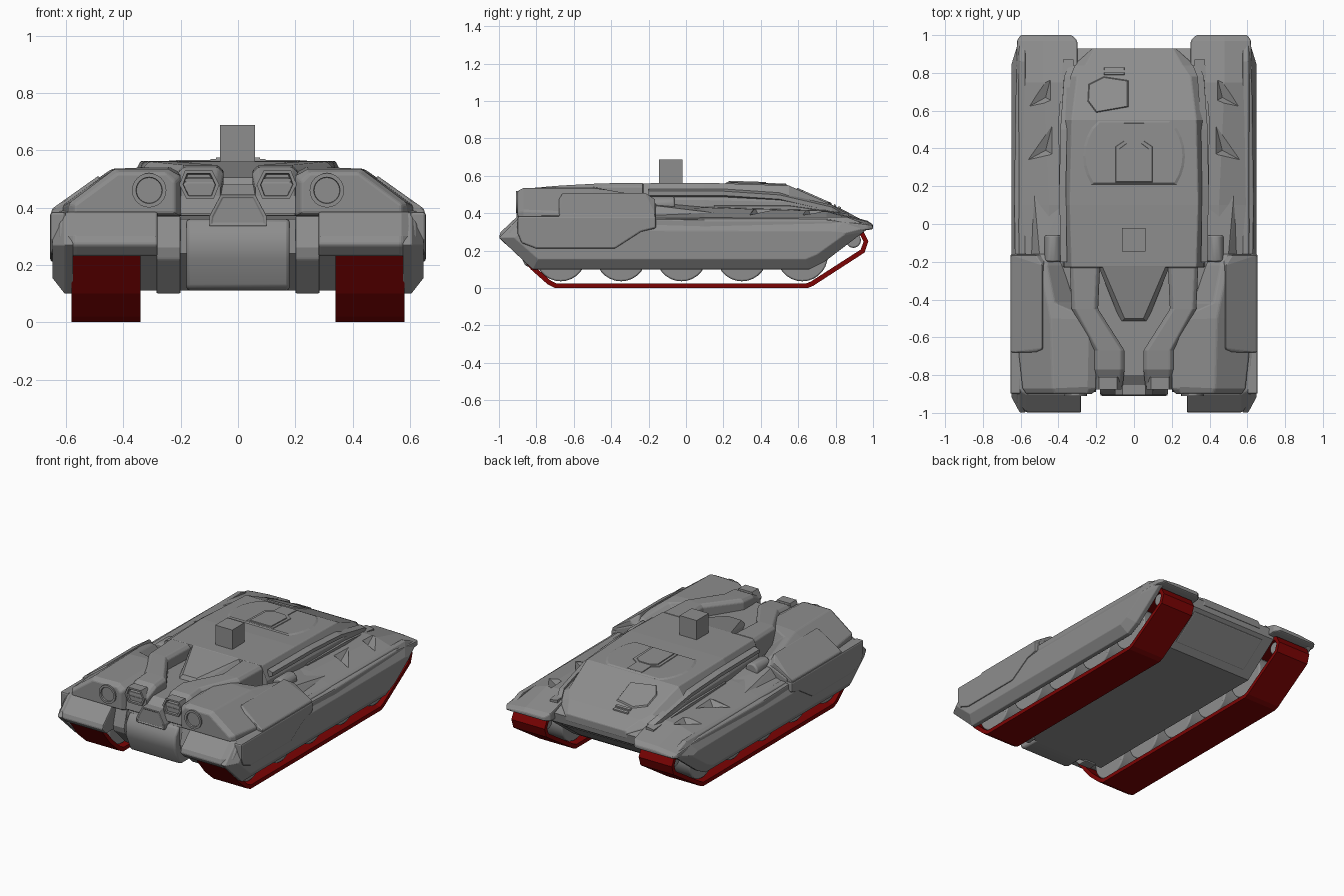
import bpy, bmesh, math

cube = bpy.data.objects.get("Cube")
if cube:
    bpy.data.objects.remove(cube)


def material(name, rgb):
    m = bpy.data.materials.new(name)
    m.use_nodes = True
    m.diffuse_color = (*rgb, 1)
    m.node_tree.nodes["Principled BSDF"].inputs["Base Color"].default_value = (*rgb, 1)
    return m


GREY = material("armour grey", (0.27, 0.27, 0.27))
RED = material("track red", (0.2, 0.001, 0.001))


def finish(name, bm, mirror=False, bevel=0.0, mat=GREY, smooth=False, cutters=()):
    bmesh.ops.recalc_face_normals(bm, faces=bm.faces[:])
    mesh = bpy.data.meshes.new(name)
    bm.to_mesh(mesh)
    bm.free()
    mesh.materials.append(mat)
    ob = bpy.data.objects.new(name, mesh)
    bpy.context.collection.objects.link(ob)
    if bevel:
        b = ob.modifiers.new("Bevel", "BEVEL")
        b.width, b.segments, b.limit_method = bevel, 2, "ANGLE"
    for c in cutters:
        cut = ob.modifiers.new("Cut", "BOOLEAN")
        cut.object, cut.operation = c, "DIFFERENCE"
    if mirror:
        ob.modifiers.new("Mirror", "MIRROR")
    if smooth:
        bpy.ops.object.select_all(action="DESELECT")
        ob.select_set(True)
        bpy.context.view_layer.objects.active = ob
        bpy.ops.object.shade_smooth_by_angle(angle=math.radians(35))
    return ob


def loft(name, rings, caps=True, **kw):
    """Skin matching rings of 3D points and close the ends."""
    bm = bmesh.new()
    vs = [[bm.verts.new(p) for p in r] for r in rings]
    n = len(vs[0])
    for a, b in zip(vs, vs[1:]):
        for i in range(n):
            j = (i + 1) % n
            bm.faces.new((a[i], a[j], b[j], b[i]))
    if caps:
        bm.faces.new(vs[0])
        bm.faces.new(vs[-1])
    return finish(name, bm, **kw)


def hull(name, points, **kw):
    bm = bmesh.new()
    for p in points:
        bm.verts.new(p)
    bmesh.ops.convex_hull(bm, input=bm.verts[:])
    bmesh.ops.delete(bm, geom=[v for v in bm.verts if not v.link_faces], context="VERTS")
    bmesh.ops.dissolve_limit(bm, angle_limit=0.02, verts=bm.verts[:], edges=bm.edges[:])
    return finish(name, bm, **kw)


def side_prism(name, outline, x0, x1, **kw):
    return loft(name, [[(x, y, z) for y, z in outline] for x in (x0, x1)], **kw)


def along(y, pts):
    return [(x, y, z) for x, z in pts]


def both(y, pts):
    """Symmetric cross-section from its +x half."""
    return along(y, pts + [(-x, z) for x, z in reversed(pts)])


def box(name, x, y, z, **kw):
    return hull(name, [(a, b, c) for a in x for b in y for c in z], **kw)


def framed(name, outline, y0, y1, rim, depth, **kw):
    """Prism facing the front with a sunken front face."""
    bm = bmesh.new()
    front = [bm.verts.new((x, y0, z)) for x, z in outline]
    back = [bm.verts.new((x, y1, z)) for x, z in outline]
    n = len(front)
    for i in range(n):
        bm.faces.new((front[i], front[(i + 1) % n], back[(i + 1) % n], back[i]))
    face = bm.faces.new(front)
    bm.faces.new(back)
    bmesh.ops.recalc_face_normals(bm, faces=bm.faces[:])
    bmesh.ops.inset_region(bm, faces=[face], thickness=rim)
    bmesh.ops.inset_region(bm, faces=[face], thickness=rim * 0.4, depth=-depth)
    return finish(name, bm, **kw)


def circle(cx, cy, r, n=24):
    return [(cx + r * math.cos(2 * math.pi * i / n), cy + r * math.sin(2 * math.pi * i / n))
            for i in range(n)]


# Central hull, with sloping nose and tail plates
side_prism("hull_tub", [(-.72, .11), (-.86, .24), (-.86, .36), (.8, .4), (.93, .35),
                        (.92, .29), (.68, .11)], -.34, .34)
side_prism("hull_nose", [(-.83, .11), (-.86, .12), (-.905, .22), (-.91, .26), (-.905, .31),
                         (-.87, .36), (-.7, .36), (-.7, .11)], -.18, .18, bevel=.012, smooth=True)
side_prism("tail_panel", [(.72, .135), (.9, .27), (.89, .29), (.71, .155)], -.27, .27, bevel=.006)
side_prism("nose_cheek", [(-.7, .1), (-.76, .1), (-.88, .22), (-.89, .26), (-.86, .37),
                          (-.7, .37)], .2, .285, mirror=True, bevel=.006)

# Running gear
track_path = [(-.7, 0), (.65, 0), (.68, .012), (.955, .19), (.975, .25), (.95, .3), (.9, .315),
              (-.85, .29), (-.93, .275), (-.95, .25), (-.83, .1), (-.74, .02)]
track = side_prism("track", track_path, .34, .58, caps=False, mirror=True, mat=RED)
shell = track.modifiers.new("Thickness", "SOLIDIFY")
shell.thickness, shell.offset = .026, -1
wheels = [(-.67 + .323 * i, .172, .136) for i in range(5)] + [(.895, .255, .04), (-.86, .23, .04)]
for i, (y, z, r) in enumerate(wheels):
    side_prism(f"road_wheel_{i + 1}", circle(y, z, r, 28), .365, .555,
               mirror=True, bevel=.008, smooth=True)

# Side skirts: full outline inside, pulled-in outline outside
skirt = [(-.82, .1), (.66, .1), (.74, .14), (.95, .3), (.99, .33), (.86, .38), (-.89, .38), (-1, .27)]
skirt_out = [(-.79, .155), (.64, .155), (.7, .18), (.84, .28), (.85, .295), (.8, .305),
             (-.87, .31), (-.92, .27)]
loft("side_skirt", [[(.575, y, z) for y, z in skirt], [(.605, y, z) for y, z in skirt],
                    [(.648, y, z) for y, z in skirt_out]], mirror=True, bevel=.004)

# Fenders over the tracks, with triangular dents
dents = []
for i, y in enumerate((.65, .37)):
    rim = [(.434, y + .15, .419), (.43, y, .427), (.56, y - .03, .39)]
    dent = hull(f"dent_cutter_{i + 1}", rim + [(a, b, c + .05) for a, b, c in rim]
                + [(.468, y + .02, .385)])
    dent.hide_render = True
    dent.hide_set(True)
    dents.append(dent)
loft("rear_fender", [
    along(-.85, [(.3, .29), (.3, .4), (.45, .4), (.62, .38), (.62, .29)]),
    along(.1, [(.3, .29), (.3, .44), (.45, .43), (.635, .365), (.635, .29)]),
    along(.75, [(.3, .3), (.3, .42), (.48, .41), (.625, .365), (.625, .3)]),
    along(.97, [(.3, .31), (.3, .36), (.48, .355), (.62, .34), (.62, .31)]),
    along(1.0, [(.33, .315), (.33, .34), (.48, .34), (.6, .33), (.6, .315)])],
    mirror=True, bevel=.008, cutters=dents)

# Front bumpers and shoulder pods
bumper = [(-.96, .23), (-1, .27), (-.99, .3), (-.9, .385), (-.6, .4), (-.6, .23)]
bumper_end = [(-.9, .24), (-.95, .27), (-.94, .3), (-.87, .38), (-.6, .39), (-.6, .24)]
loft("front_bumper", [[(x, y, z) for y, z in pts] for x, pts in (
    (.28, bumper), (.57, bumper), (.625, bumper_end))], mirror=True, bevel=.008)
loft("shoulder_pod", [
    along(-.9, [(.22, .38), (.22, .49), (.25, .52), (.42, .52), (.57, .41), (.57, .38)]),
    along(-.87, [(.2, .37), (.2, .51), (.24, .535), (.43, .535), (.59, .415), (.59, .37)]),
    along(-.5, [(.2, .37), (.2, .53), (.24, .545), (.44, .535), (.63, .4), (.63, .37)]),
    along(-.42, [(.3, .37), (.32, .44), (.42, .525), (.455, .525), (.63, .4), (.63, .37)]),
    along(-.22, [(.3, .37), (.38, .42), (.46, .49), (.5, .49), (.63, .4), (.63, .37)]),
    along(-.16, [(.3, .37), (.38, .41), (.47, .45), (.5, .45), (.62, .4), (.62, .37)])],
    mirror=True, bevel=.008)
side_prism("side_armour", [(-.9, .29), (-.88, .24), (-.8, .21), (-.38, .21), (-.24, .3), (-.16, .32),
                           (-.16, .385), (-.9, .385)], .6, .655, mirror=True, bevel=.01)
hull("shoulder_plate", [(x, y, z) for y, s in ((-.68, 0), (-.66, 1), (-.22, 1), (-.165, 0))
                        for x, z in ((.61, .37), (.65, .37), (.65 - .004 * s, .395),
                                     (.52 - .035 * s, .475 + .037 * s), (.46, .42))],
     mirror=True, bevel=.006)
loft("shoulder_arm", [[(a, y, z) for a, z in circle(.43, .445, .045, 12)] for y in (-.2, -.06)],
     mirror=True, smooth=True, bevel=.01)
hull("arm_fairing", [(.34, -.16, .46), (.5, -.16, .44), (.53, .17, .4), (.36, .17, .43),
                     (.38, -.16, .38), (.55, -.16, .38), (.55, .12, .38)], mirror=True)

# Headlights
framed("headlight", circle(.31, .46, .06), -.91, -.85, .014, .035, mirror=True, smooth=True)

# Upper deck tapering to the tail
half = lambda b, m, mz, t, tz, z0=.36: [(b, z0), (m, mz), (t, tz)]
loft("upper_deck", [both(-.23, half(.38, .37, .47, .33, .56)),
                    both(.1, half(.39, .385, .47, .34, .563)),
                    both(.55, half(.39, .385, .46, .33, .548)),
                    both(.78, half(.375, .37, .42, .3, .446)),
                    both(.84, half(.33, .32, .39, .26, .419)),
                    both(.93, half(.22, .22, .35, .21, .37, .32))], bevel=.006)
loft("deck_rail", [along(y, [(x, z), (x + .035, z - .012), (x + .035, z - .035), (x, z - .05)])
                   for x, y, z in ((.355, -.2, .53), (.36, .2, .53), (.355, .5, .51), (.335, .78, .445),
                                   (.31, .84, .41))], mirror=True)
loft("lower_rail", [along(y, [(.32, z - .05), (.32, z), (x, z - .01), (x, z - .05)])
                    for x, y, z in ((.395, .15, .45), (.4, .55, .45), (.375, .87, .405))], mirror=True)


def deck_z(y):
    return .563 - .0333 * (y - .1) if y < .55 else .548 - .4435 * (y - .55)


def plate(name, outline, lift):
    """Thin chamfered plate following the deck."""
    cx = sum(x for x, y in outline) / len(outline)
    cy = sum(y for x, y in outline) / len(outline)
    loft(name, [[(cx + (x - cx) * s, cy + (y - cy) * s, deck_z(cy + (y - cy) * s) + d)
                 for x, y in outline] for s, d in ((1, -.01), (1, 0), (.95, lift))])


# Deck hatches
plate("turret_ring", [(x, min(max(y, .21), .545)) for x, y in circle(0, .36, .27, 32)], .006)
plate("main_hatch", [(-.1, .215), (.1, .215), (.1, .41), (.055, .44), (.055, .54),
                     (-.055, .54), (-.055, .44), (-.1, .41)], .01)
plate("hatch_lid", [(-.08, .225), (.08, .225), (.08, .4), (.04, .43), (-.04, .43), (-.08, .4)], .015)
plate("rear_hatch", [(-.2, .59), (-.03, .62), (-.03, .76), (-.16, .78), (-.24, .74), (-.245, .65)], .008)
for i, y in enumerate((.79, .815)):
    plate(f"hatch_hinge_{i + 1}", [(-.16, y), (-.05, y), (-.05, y + .013), (-.16, y + .013)], .008)

# Sight box
box("sight_box", (-.063, .06), (-.145, -.02), (.55, .688))

# Forked prongs running to the nose, with a sloped valley between
prong = [(-.23, .18, .34, .562), (-.45, .19, .33, .56), (-.67, .05, .21, .548),
         (-.77, .05, .21, .54), (-.86, .06, .2, .49)]
loft("fork_prong", [along(y, [(a, .37), (a, z - .02), (a + .02, z), (b - .02, z), (b, z - .02), (b, .37)])
                    for y, a, b, z in prong], mirror=True, bevel=.006)
hull("valley_tongue", [(s * x, y, z) for s in (-1, 1) for x, y, z in (
    (.17, -.22, .56), (.05, -.5, .505), (.19, -.22, .53), (.07, -.52, .47), (.19, -.22, .4),
    (.07, -.52, .4))])
side_prism("nose_bridge", [(-.24, .38), (-.24, .48), (-.8, .48), (-.86, .44), (-.87, .38)], -.22, .22)
framed("nose_wedge", [(-.1, .335), (.1, .335), (.1, .37), (.06, .445), (-.06, .445), (-.1, .37)],
       -.905, -.82, .01, .004, bevel=.004)

# Nose vents with slats
framed("nose_vent", [(.085, .43), (.18, .43), (.205, .48), (.185, .53), (.09, .53), (.065, .48)],
       -.875, -.81, .013, .04, mirror=True)
for i, z in enumerate((.465, .495)):
    box(f"vent_slat_{i + 1}", (.085, .185), (-.863, -.83), (z - .006, z + .006), mirror=True)
